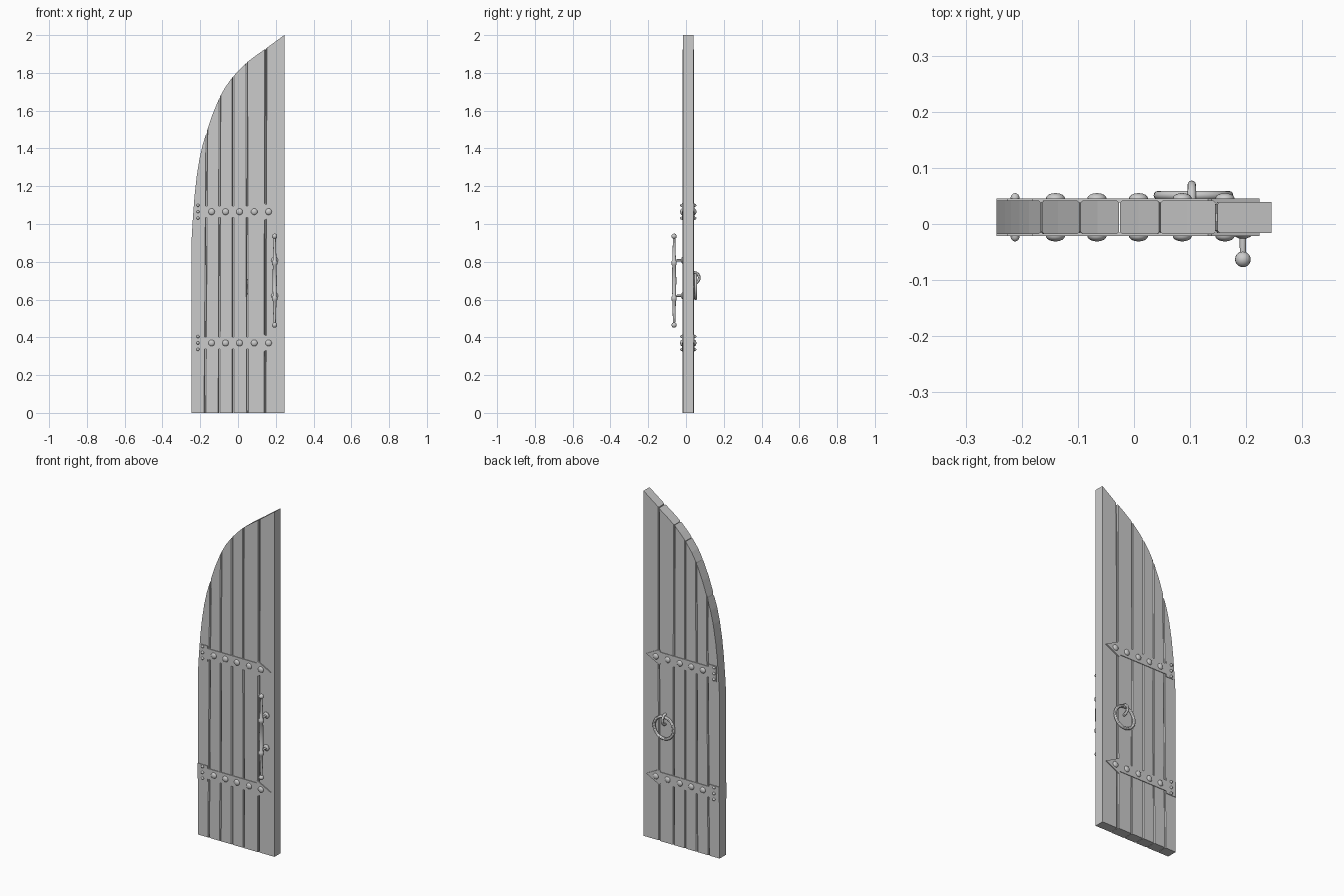
import bpy, bmesh, math
from mathutils import Matrix, Vector

if "Cube" in bpy.data.objects:
    bpy.data.objects.remove(bpy.data.objects["Cube"])


def finish(name, bm, smooth=False):
    bmesh.ops.recalc_face_normals(bm, faces=bm.faces[:])
    me = bpy.data.meshes.new(name)
    bm.to_mesh(me)
    bm.free()
    ob = bpy.data.objects.new(name, me)
    bpy.context.collection.objects.link(ob)
    if smooth:
        bpy.ops.object.select_all(action='DESELECT')
        ob.select_set(True)
        bpy.context.view_layer.objects.active = ob
        bpy.ops.object.shade_smooth_by_angle(angle=math.radians(40))
    return ob


def slab(points, y0, y1):
    """Extrude an x-z outline from y0 to y1."""
    bm = bmesh.new()
    face = bm.faces.new([bm.verts.new((x, y0, z)) for x, z in points])
    ext = bmesh.ops.extrude_face_region(bm, geom=[face])
    bmesh.ops.translate(bm, vec=(0, y1 - y0, 0),
                        verts=[g for g in ext['geom'] if isinstance(g, bmesh.types.BMVert)])
    return bm


def lathe(name, profile, origin, rot=Matrix(), steps=20):
    """Spin an (r, h) profile about its local z axis."""
    bm = bmesh.new()
    vs = [bm.verts.new((r, 0, h)) for r, h in profile]
    edges = [bm.edges.new(p) for p in zip(vs, vs[1:])]
    bmesh.ops.spin(bm, geom=vs + edges, axis=(0, 0, 1), cent=(0, 0, 0),
                   angle=2 * math.pi, steps=steps, use_duplicate=False)
    bmesh.ops.remove_doubles(bm, verts=bm.verts[:], dist=1e-5)
    bm.transform(Matrix.Translation(origin) @ rot)
    return finish(name, bm, True)


def torus(name, center, major, minor, rot):
    bpy.ops.mesh.primitive_torus_add(location=center, rotation=rot, major_radius=major,
                                     minor_radius=minor, major_segments=36, minor_segments=12)
    ob = bpy.context.object
    ob.name = name
    bpy.ops.object.shade_smooth_by_angle()
    return ob


# Arched top edge of the leaf
ARCH = [(-0.245, 0.93), (-0.239, 1.03), (-0.23, 1.15), (-0.219, 1.25), (-0.204, 1.345),
        (-0.187, 1.42), (-0.165, 1.49), (-0.135, 1.58), (-0.098, 1.67), (-0.065, 1.728),
        (-0.028, 1.778), (0.008, 1.818), (0.046, 1.855), (0.095, 1.892), (0.145, 1.927),
        (0.245, 2.0)]


def arch_z(x):
    for (xa, za), (xb, zb) in zip(ARCH, ARCH[1:]):
        if x <= xb:
            return za + (zb - za) * (x - xa) / (xb - xa)
    return ARCH[-1][1]


# Planks: slightly leaning seams, given as (bottom x, top x, half gap)
SEAMS = [(-0.245, -0.245, 0), (-0.175, -0.165, 0.001), (-0.10, -0.096, 0.001),
         (-0.026, -0.026, 0.001), (0.05, 0.046, 0.001), (0.143, 0.147, 0.002), (0.245, 0.245, 0)]
for i, (a, b) in enumerate(zip(SEAMS, SEAMS[1:])):
    lo, hi = a[1] + a[2], b[1] - b[2]
    pts = [(a[0] + a[2], 0), (b[0] - b[2], 0), (hi, arch_z(hi))]
    pts += [p for p in reversed(ARCH) if lo + 0.004 < p[0] < hi - 0.004]
    pts.append((lo, arch_z(lo)))
    last = i == 5
    bm = slab(pts, -0.016 if last else -0.018, 0.039 if last else 0.042)
    long_edges = [e for e in bm.edges
                  if e.calc_length() > 0.95 and abs(e.verts[0].co.x) < 0.24]
    bmesh.ops.bevel(bm, geom=long_edges, offset=0.004, segments=1, affect='EDGES')
    finish(f"plank_{i + 1}", bm)

# Tongue closing the widest seam
finish("seam_tongue", slab([(0.137, 0), (0.149, 0), (0.153, 1.92), (0.141, 1.92)], 0.004, 0.02))

# Iron straps with rivets on both faces
DOME = [(math.cos(t * math.pi / 12), math.sin(t * math.pi / 12)) for t in range(7)]
for z, left, tag in ((0.37, -0.245, "lower"), (1.065, -0.225, "upper")):
    half = [(left, 0.045), (-0.18, 0.045), (-0.18, 0.031), (0.132, 0.031),
            (0.138, 0.045), (0.224, 0)]
    outline = [(x, z + h) for x, h in half] + [(x, z - h) for x, h in reversed(half[:-1])]
    for side, y0, y1, ang in (("front", -0.015, -0.0215, 90), ("back", 0.038, 0.0455, -90)):
        finish(f"{tag}_strap_{side}", slab(outline, y0, y1))
        rivets = [(x, 0, 0.017) for x in (-0.14, -0.066, 0.008, 0.086, 0.162)]
        rivets += [(-0.212, dz, 0.008) for dz in (-0.034, 0, 0.034)]
        for k, (x, dz, r) in enumerate(rivets):
            prof = [(r * c, 0.0095 * s) for c, s in DOME]
            lathe(f"{tag}_rivet_{side}_{k + 1}", prof, (x, y1, z + dz),
                  Matrix.Rotation(math.radians(ang), 4, 'X'), 16)

# Front pull handle: tapered bar with ball ends
HX, HY = 0.194, -0.063
R = 0.014
lower = [(R * math.sin(t * math.pi / 9), -0.235 - R * math.cos(t * math.pi / 9)) for t in range(8)]
lower += [(0.006, -0.222), (0.008, -0.16), (0.0095, -0.108), (0.014, -0.102),
          (0.014, -0.086), (0.0095, -0.08), (0.012, 0)]
bar = lower + [(r, -h) for r, h in reversed(lower[:-1])]
lathe("handle_bar", bar, (HX, HY, 0.71 - 0.01))
for n, z in (("lower", 0.62), ("upper", 0.808)):
    # Post with round rosette against the planks
    lathe(f"handle_post_{n}", [(0, 0), (0.018, 0), (0.018, 0.004), (0.013, 0.008),
                               (0.006, 0.011), (0.005, 0.048), (0, 0.048)],
          (HX, -0.015, z), Matrix.Rotation(math.radians(90), 4, 'X'))

# Back ring pull hanging from its eye
torus("pull_ring", (0.106, 0.051, 0.668), 0.063, 0.008, (math.radians(90), 0, 0))
torus("ring_eye", (0.103, 0.041, 0.715), 0.029, 0.0075, (0, math.radians(90), 0))
